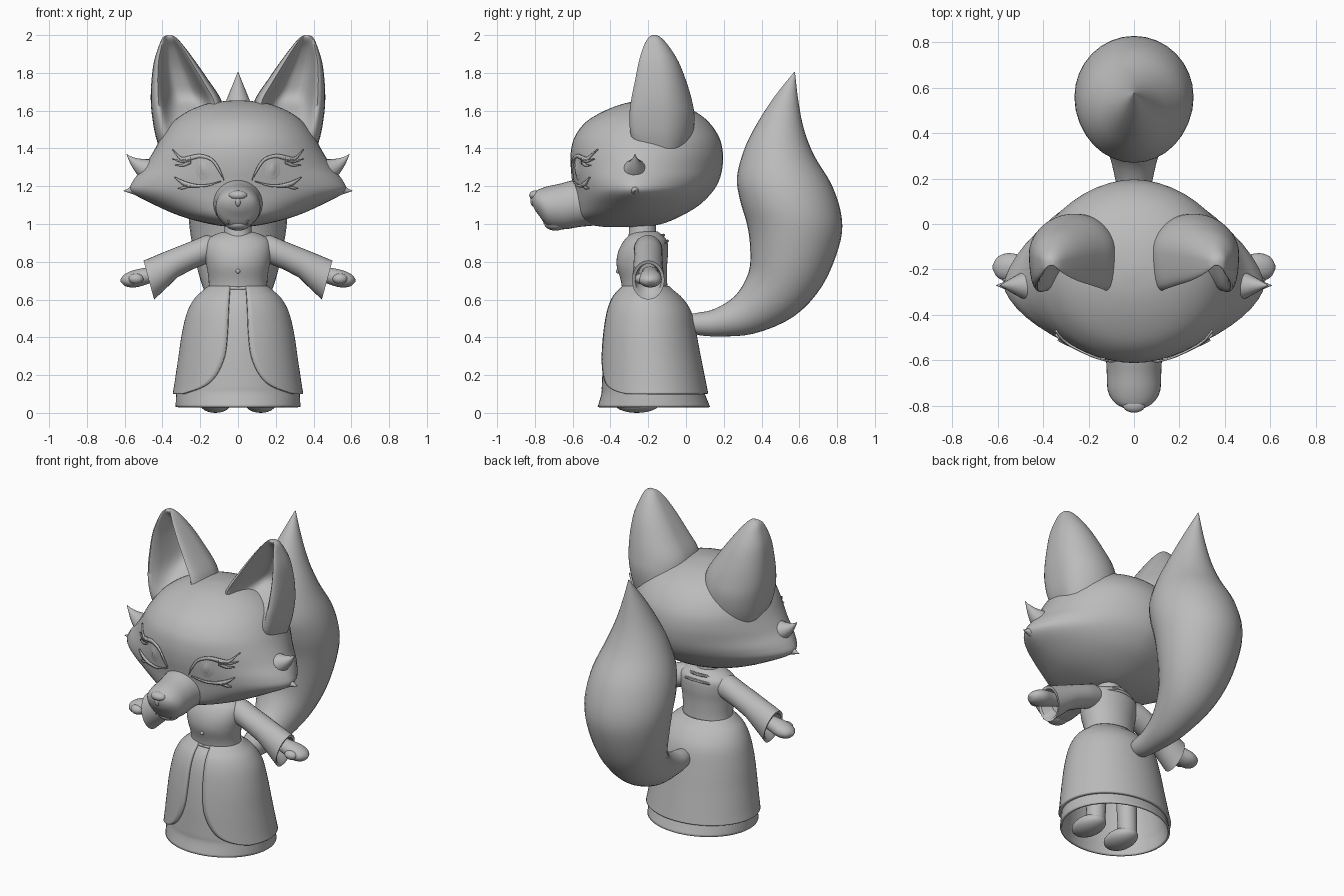
import bpy, bmesh, math
from mathutils import Vector
from mathutils.bvhtree import BVHTree

if "Cube" in bpy.data.objects:
    bpy.data.objects.remove(bpy.data.objects["Cube"])

grey = bpy.data.materials.new("plain grey")
grey.diffuse_color = (0.5, 0.5, 0.5, 1)
grey.use_nodes = True
grey.node_tree.nodes["Principled BSDF"].inputs["Base Color"].default_value = grey.diffuse_color


def cr(rows, k=4):
    """Catmull-Rom interpolation of rows of numbers."""
    out, n = [], len(rows)
    for i in range(n - 1):
        a, b, c, d = rows[max(i - 1, 0)], rows[i], rows[i + 1], rows[min(i + 2, n - 1)]
        for j in range(k):
            t = j / k
            out.append(tuple(0.5 * (2 * q + (r - p) * t + (2 * p - 5 * q + 4 * r - s) * t * t
                                    + (3 * q - p - 3 * r + s) * t ** 3)
                             for p, q, r, s in zip(a, b, c, d)))
    return out + [tuple(rows[-1])]


def loft(name, rings, closed=True, cap=True, mirror=False, thick=0, offset=0, angle=45):
    bm = bmesh.new()
    vs = [[bm.verts.new(p) for p in r] for r in rings]
    n = len(vs[0])
    for a, b in zip(vs, vs[1:]):
        for i in range(n if closed else n - 1):
            j = (i + 1) % n
            bm.faces.new((a[i], a[j], b[j], b[i]))
    if cap and closed:
        bm.faces.new(vs[0])
        bm.faces.new(vs[-1])
    bmesh.ops.recalc_face_normals(bm, faces=bm.faces)
    me = bpy.data.meshes.new(name)
    bm.to_mesh(me)
    bm.free()
    ob = bpy.data.objects.new(name, me)
    bpy.context.collection.objects.link(ob)
    me.materials.append(grey)
    bpy.ops.object.select_all(action='DESELECT')
    ob.select_set(True)
    bpy.context.view_layer.objects.active = ob
    bpy.ops.object.shade_smooth_by_angle(angle=math.radians(angle))
    if thick:
        m = ob.modifiers.new("thickness", 'SOLIDIFY')
        m.thickness, m.offset = thick, offset
    if mirror:
        m = ob.modifiers.new("mirror", 'MIRROR')
        m.use_mirror_merge = False
    return ob


def angles(n):
    return [2 * math.pi * i / n for i in range(n)]


def spow(v, e):
    return math.copysign(abs(v) ** e, v)


def slice_ring(z, hx, yf, yb, p=2, yc=None, ts=None):
    """Horizontal superellipse between a front and a back depth."""
    yc = (yf + yb) / 2 if yc is None else yc
    pts = []
    for t in ts or angles(48):
        c, s = math.cos(t), math.sin(t)
        pts.append((hx * spow(c, 2 / p), yc + (yb - yc if s > 0 else yc - yf) * spow(s, 2 / p), z))
    return pts


def span_ring(a, b, side, n=28):
    """Ellipse whose one axis runs from a to b, the other is the side vector."""
    a, b, w = Vector(a), Vector(b), Vector(side)
    return [(a + b) / 2 + (a - b) / 2 * math.cos(t) + w * math.sin(t) for t in angles(n)]


def ball(name, c, r, mirror=False):
    rings = [[(c[0] + r[0] * math.sin(f) * math.cos(t), c[1] + r[1] * math.sin(f) * math.sin(t),
               c[2] + r[2] * math.cos(f)) for t in angles(20)]
             for f in [0.02 + (math.pi - 0.04) * i / 12 for i in range(13)]]
    return loft(name, rings, mirror=mirror)


def spike(name, base, tip, r, bend=(0, 0, 0)):
    """Curved pointed tuft, mirrored."""
    b, t, bend = Vector(base), Vector(tip), Vector(bend)
    d = (t - b).normalized()
    u = d.cross(Vector((0, 1, 0))).normalized()
    rings = []
    for i in range(9):
        k = i / 8
        c = b.lerp(t, k) + bend * 4 * k * (1 - k)
        q = r * (1 - k) ** 1.15 + 0.001
        rings.append([c + u * q * math.cos(a) + Vector((0, 1, 0)) * q * math.sin(a) for a in angles(16)])
    return loft(name, rings, mirror=True)


# Head: z, half width, front, back, roundness, depth of the widest point
head_rows = [(.985, .05, -.44, -.22, 2, -.32), (1.0, .15, -.52, -.13, 2, -.3),
             (1.04, .3, -.57, -.03, 1.9, -.28), (1.1, .44, -.585, .07, 1.75, -.27),
             (1.17, .565, -.592, .14, 1.6, -.27), (1.23, .555, -.6, .175, 1.65, -.27),
             (1.3, .5, -.61, .193, 1.75, -.26), (1.38, .45, -.61, .195, 1.9, -.24),
             (1.46, .405, -.59, .175, 2, -.22), (1.54, .345, -.53, .12, 2, -.2),
             (1.6, .26, -.43, .04, 2, -.2), (1.64, .15, -.32, -.07, 2, -.2),
             (1.655, .02, -.22, -.18, 2, -.2)]
head = loft("head", [slice_ring(*r) for r in cr(head_rows)])
tree = BVHTree.FromPolygons([v.co for v in head.data.vertices], [p.vertices for p in head.data.polygons])

# Cheek tufts
spike("lower_cheek_tuft", (.45, -.27, 1.21), (.607, -.27, 1.175), .085, (0, 0, -.008))
spike("upper_cheek_tuft", (.43, -.27, 1.28), (.59, -.27, 1.37), .085, (.015, 0, -.015))

# Ears: z, inner x, outer x, front, back, scoop depth
ear_rows = [(1.36, .06, .4, -.24, 0, -1), (1.46, .05, .435, -.29, .035, -.9),
            (1.57, .07, .455, -.3, .045, -.3), (1.66, .09, .462, -.29, .03, .5),
            (1.76, .155, .458, -.27, 0, .6), (1.86, .225, .445, -.25, -.04, .5),
            (1.94, .285, .42, -.225, -.09, .2), (1.985, .325, .4, -.2, -.13, -.5),
            (2.0, .35, .375, -.18, -.155, -1)]


def ear_ring(z, xi, xo, yf, yb, d):
    ym, pts = (yf + yb) / 2, []
    for t in angles(56):
        c, s = math.cos(t), math.sin(t)
        a = abs(s)
        if s >= 0:
            y = ym + (yb - ym) * s
        elif a < .65:
            y = ym - (ym - yf) * math.sin(a / .65 * math.pi / 2)
        else:
            k = (a - .65) / .35
            y = ym - (ym - yf) * (1 - (1 + d) * k * k * (3 - 2 * k))
        pts.append(((xi + xo) / 2 + (xo - xi) / 2 * c, y, z))
    return pts


loft("ear", [ear_ring(*r) for r in cr(ear_rows)], mirror=True, angle=70)

# Snout: top y, top z, bottom y, bottom z, half width
snout = [(-.42, 1.25, -.45, .995, .17), (-.58, 1.235, -.56, .985, .128), (-.66, 1.215, -.65, .972, .12),
         (-.73, 1.2, -.73, .985, .116), (-.78, 1.183, -.775, 1.04, .093),
         (-.808, 1.165, -.803, 1.08, .055), (-.82, 1.135, -.82, 1.125, .006)]
loft("snout", [span_ring((0, a, b), (0, c, d), (w, 0, 0), 36) for a, b, c, d, w in cr(snout)])
ball("nose", (0, -.796, 1.152), (.05, .034, .026))
ball("nose_bridge", (0, -.806, 1.122), (.016, .018, .03))
ball("lower_jaw", (0, -.69, 1.0), (.065, .06, .035))
spike("fang", (.05, -.748, 1.045), (.05, -.752, 1.0), .011)


# Eye details laid on the face
def decal(name, rings, closed, off):
    out = []
    for r in rings:
        row = []
        for x, z in r:
            hit = tree.ray_cast(Vector((x, -2, z)), Vector((0, 1, 0)))[0]
            row.append((x, hit.y - off, z))
        out.append(row)
    loft(name, out, closed, mirror=True, thick=.009)


def oval(x, z, rx, rz):
    return [[(x + rx * k * math.cos(t), z + rz * k * math.sin(t)) for t in angles(24)]
            for k in (.05, .5, 1)]


def strip(name, rows):
    decal(name, [[(x, a), (x, b)] for x, a, b in cr(rows)], False, .007)


decal("iris", oval(.185, 1.293, .036, .057), True, .004)
decal("pupil", oval(.185, 1.293, .018, .032), True, .009)
strip("upper_lash", [(.075, 1.237, 1.232), (.1, 1.3, 1.275), (.14, 1.35, 1.332), (.2, 1.37, 1.35),
                     (.26, 1.36, 1.336), (.3, 1.355, 1.335), (.345, 1.396, 1.392)])
strip("outer_lash", [(.25, 1.355, 1.33), (.3, 1.338, 1.325), (.345, 1.346, 1.343)])
strip("outer_small_lash", [(.25, 1.345, 1.32), (.29, 1.318, 1.304), (.33, 1.313, 1.31)])
strip("lower_lash", [(.09, 1.228, 1.224), (.16, 1.211, 1.2), (.22, 1.21, 1.195), (.28, 1.225, 1.2),
                     (.335, 1.25, 1.246)])
strip("lower_small_lash", [(.25, 1.215, 1.2), (.285, 1.2, 1.185), (.315, 1.19, 1.186)])

# Tail: front edge y z, back edge y z, half width
tail = [(.0, .52, .0, .44, .04), (.06, .53, .05, .415, .06), (.15, .55, .17, .405, .075),
        (.26, .62, .36, .42, .11), (.33, .74, .57, .51, .165), (.34, .86, .72, .67, .215),
        (.325, .99, .81, .88, .25), (.285, 1.13, .825, 1.03, .262), (.27, 1.25, .775, 1.2, .24),
        (.31, 1.4, .68, 1.36, .18), (.375, 1.53, .625, 1.5, .12), (.465, 1.67, .595, 1.65, .06),
        (.573, 1.805, .577, 1.803, .002)]
loft("tail", [span_ring((0, a, b), (0, c, d), (w, 0, 0), 32) for a, b, c, d, w in cr(tail)])

# Overskirt, open at the front: z, half width, front, back, half gap
over = [(.665, .15, -.335, -.095, .04), (.64, .18, -.36, -.07, .043), (.6, .222, -.39, -.025, .046),
        (.53, .26, -.415, .02, .05), (.42, .287, -.433, .045, .055), (.3, .305, -.444, .068, .07),
        (.2, .32, -.449, .088, .115), (.14, .329, -.452, .1, .18), (.1, .336, -.454, .108, .29)]
rings = []
for z, hx, yf, yb, gap in cr(over):
    g = math.asin(min(gap / hx, .95))
    ts = [-math.pi / 2 + g + (2 * math.pi - 2 * g) * i / 60 for i in range(61)]
    rings.append(slice_ring(z, hx, yf, yb, ts=ts))
loft("overskirt", rings, closed=False, thick=.02)

# Underskirt, hollow below
under = [(z, hx - .014, yf + .012, yb - .014) for z, hx, yf, yb, g in over]
under += [(.03, .324, -.462, .122)]
loft("underskirt", [slice_ring(*r) for r in cr(under)], cap=False, thick=.012)

# Bodice, neck and neckline
bodice = [(.63, .158, -.335, -.095), (.7, .155, -.345, -.1), (.78, .167, -.367, -.1),
          (.85, .178, -.36, -.095), (.91, .17, -.33, -.1), (.945, .12, -.295, -.13), (.96, .07, -.27, -.15)]
loft("bodice", [slice_ring(*r) for r in cr(bodice)])
loft("neck", [slice_ring(z, r, -.23 - r, -.23 + r) for z, r in ((.9, .085), (.95, .072), (1.04, .07))])


def hoop(name, rx, yf, yb, zf, zb, r):
    rings = []
    for t in angles(48) + [0]:
        c, s = math.cos(t), math.sin(t)
        p = Vector((rx * c, (yf + yb) / 2 + (yb - yf) / 2 * s, (zf + zb) / 2 + (zb - zf) / 2 * s))
        out = Vector((c, s, 0))
        rings.append([p + out * r * math.cos(a) + Vector((0, 0, r * math.sin(a))) for a in angles(8)])
    loft(name, rings, cap=False)


hoop("outer_collar", .155, -.358, -.098, .8, .91, .008)
hoop("inner_collar", .115, -.343, -.12, .855, .94, .009)
hoop("waistband", .156, -.337, -.096, .66, .66, .009)
ball("button", (0, -.361, .75), (.012, .01, .012))

# Sleeves and hands: top x z, bottom x z, half depth
sleeve = [(.11, .93, .11, .81, .06), (.17, .942, .165, .79, .075), (.24, .912, .24, .76, .075),
          (.32, .88, .32, .718, .077), (.41, .844, .38, .66, .08), (.5, .806, .444, .6, .086),
          (.493, .79, .442, .62, .07), (.42, .79, .39, .68, .05)]
loft("sleeve", [span_ring((a, -.2, b), (c, -.2, d), (0, w, 0)) for a, b, c, d, w in sleeve], mirror=True)
hand = [(.4, .775, .39, .715, .045), (.49, .768, .47, .685, .05), (.56, .753, .54, .665, .062),
        (.605, .73, .595, .67, .045), (.623, .705, .622, .695, .006)]
loft("hand", [span_ring((a, -.19, b), (c, -.19, d), (0, w, 0)) for a, b, c, d, w in cr(hand)], mirror=True)
ball("thumb", (.54, -.24, .71), (.04, .03, .028), True)

# Legs and shoes
loft("leg", [span_ring((x, -.2 + r, z), (x, -.2 - r, z), (r, 0, 0))
             for x, z, r in ((.1, .6, .075), (.11, .3, .06), (.12, .05, .055))], mirror=True)
ball("shoe", (.12, -.26, .05), (.082, .12, .05), True)
